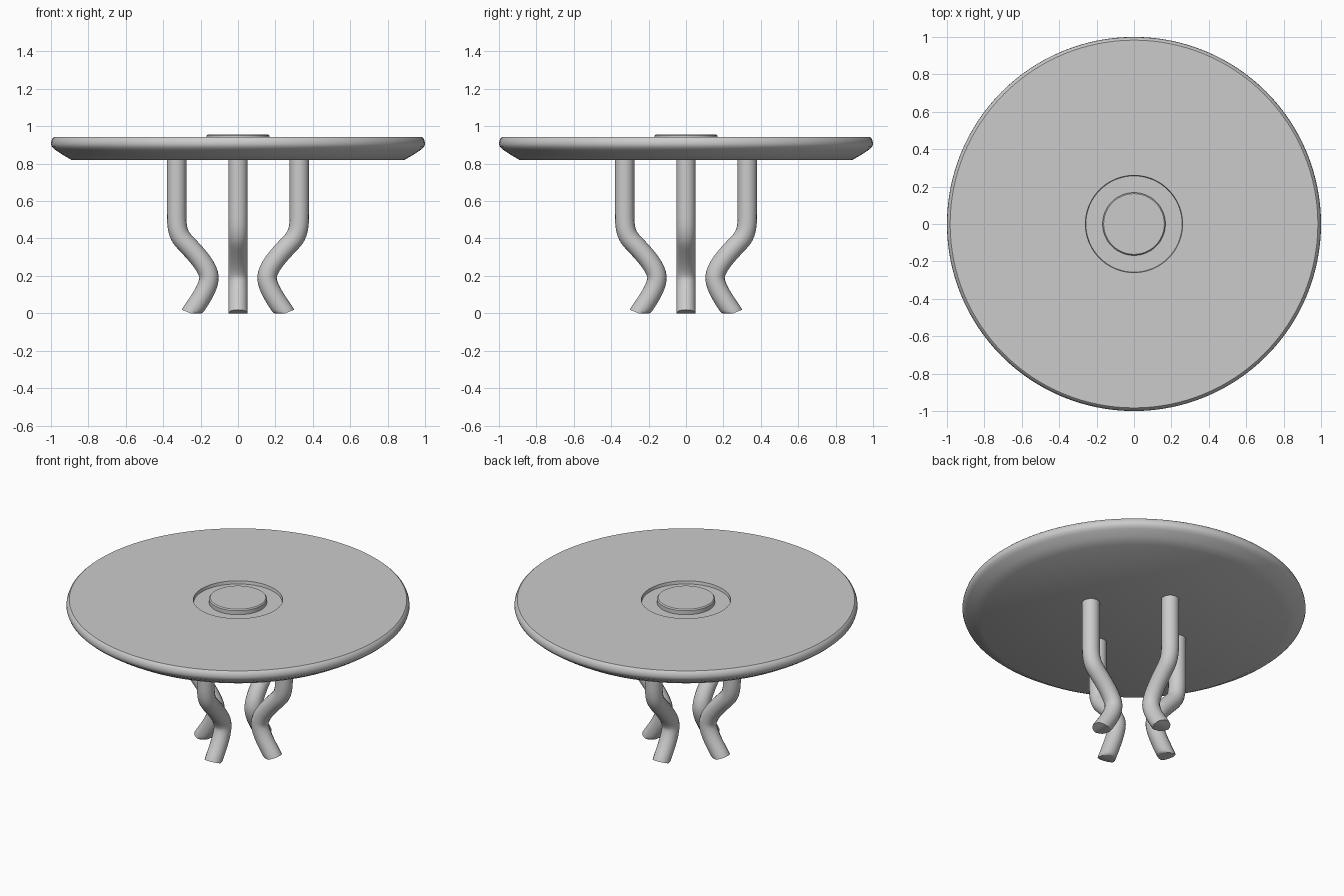
import bpy
import bmesh
import math

cube = bpy.data.objects.get("Cube")
if cube:
    bpy.data.objects.remove(cube, do_unlink=True)

grey = bpy.data.materials.new("plain grey")
grey.use_nodes = True
grey.diffuse_color = (0.6, 0.6, 0.6, 1)
grey.node_tree.nodes["Principled BSDF"].inputs["Base Color"].default_value = grey.diffuse_color


def finish(obj, angle):
    """Give the part its material and smooth shading with sharp edges kept."""
    obj.data.materials.clear()
    obj.data.materials.append(grey)
    bpy.ops.object.select_all(action="DESELECT")
    obj.select_set(True)
    bpy.context.view_layer.objects.active = obj
    bpy.ops.object.shade_smooth_by_angle(angle=math.radians(angle))


def lathe(name, profile, sides=128, angle=40):
    """Turn a closed (radius, height) profile that starts and ends on the axis."""
    bm = bmesh.new()
    verts = [bm.verts.new((r, 0, z)) for r, z in profile]
    edges = [bm.edges.new(pair) for pair in zip(verts, verts[1:])]
    bmesh.ops.spin(bm, geom=verts + edges, axis=(0, 0, 1), cent=(0, 0, 0),
                   angle=math.tau, steps=sides, use_duplicate=False)
    bmesh.ops.remove_doubles(bm, verts=bm.verts, dist=0.0001)
    bmesh.ops.recalc_face_normals(bm, faces=bm.faces)
    mesh = bpy.data.meshes.new(name)
    bm.to_mesh(mesh)
    bm.free()
    obj = bpy.data.objects.new(name, mesh)
    bpy.context.collection.objects.link(obj)
    finish(obj, angle)


# Round top with a slanted underside, rounded rim and shallow round recess
lathe("table_top", [
    (0, 0.82), (0.89, 0.82), (0.94, 0.849), (0.98, 0.876), (0.995, 0.89),
    (1.0, 0.905), (0.998, 0.92), (0.992, 0.935), (0.983, 0.943),
    (0.26, 0.943), (0.257, 0.924), (0, 0.924)])

# Raised disc in the recess
lathe("centre_disc", [
    (0, 0.915), (0.168, 0.915), (0.168, 0.95), (0.162, 0.957), (0, 0.957)])

# Bent tube legs: (distance from the axis, height), handle offset
LEG_PATH = [
    ((0.328, 0.83), (0, -0.07)),
    ((0.328, 0.55), (0, -0.07)),
    ((0.293, 0.39), (-0.035, -0.04)),
    ((0.155, 0.19), (0, -0.065)),
    ((0.252, 0.0), (0.006, -0.015)),
]


def leg(name, turn):
    curve = bpy.data.curves.new(name, "CURVE")
    curve.dimensions = "3D"
    curve.bevel_depth = 0.052
    curve.bevel_resolution = 6
    curve.resolution_u = 10
    curve.use_fill_caps = True
    spline = curve.splines.new("BEZIER")
    spline.bezier_points.add(len(LEG_PATH) - 1)
    for point, ((r, z), (dr, dz)) in zip(spline.bezier_points, LEG_PATH):
        point.handle_left_type = point.handle_right_type = "FREE"
        point.co = (r, 0, z)
        point.handle_left = (r - dr, 0, z - dz)
        point.handle_right = (r + dr, 0, z + dz)
    obj = bpy.data.objects.new(name, curve)
    bpy.context.collection.objects.link(obj)
    bpy.ops.object.select_all(action="DESELECT")
    obj.select_set(True)
    bpy.context.view_layer.objects.active = obj
    bpy.ops.object.convert(target="MESH")
    obj = bpy.context.object
    # Foot ring lies flat on the ground
    low = sorted(obj.data.vertices, key=lambda v: v.co.z)
    for v in low:
        if v.co.z < 0.025 and abs(v.co.x - 0.252) < 0.056:
            v.co.z = max(v.co.z, 0)
    obj.rotation_euler.z = turn
    finish(obj, 50)


for i, side in enumerate(("left", "back", "right", "front")):
    leg(side + "_leg", i * math.pi / 2)
